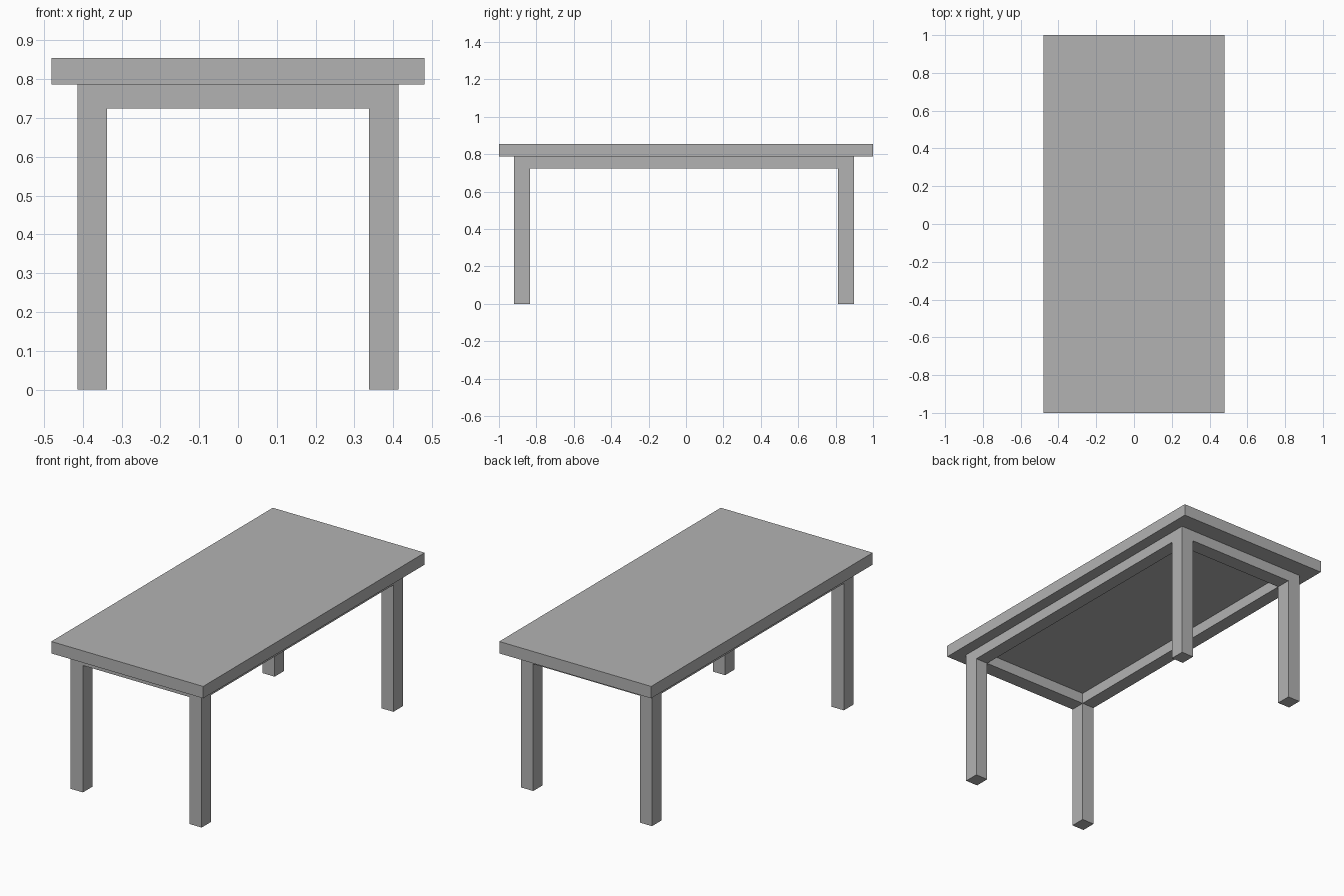
import bpy

cube = bpy.data.objects.get("Cube")
if cube:
    bpy.data.objects.remove(cube, do_unlink=True)

grey = bpy.data.materials.new("plain grey")
grey.use_nodes = True
colour = (0.45, 0.45, 0.45, 1)
grey.diffuse_color = colour
grey.node_tree.nodes["Principled BSDF"].inputs["Base Color"].default_value = colour


def box(name, xs, ys, zs):
    """Box spanning the given (min, max) range on each axis."""
    spans = (xs, ys, zs)
    bpy.ops.mesh.primitive_cube_add(size=1, location=[(a + b) / 2 for a, b in spans])
    obj = bpy.context.object
    obj.name = name
    obj.scale = [b - a for a, b in spans]
    bpy.ops.object.transform_apply(location=False, rotation=False, scale=True)
    obj.data.materials.append(grey)
    return obj


TOP, UNDER, RAIL = 0.855, 0.787, 0.725
columns = {"right": (-0.414, -0.337), "left": (0.337, 0.414)}
rows = {"front": (-0.919, -0.834), "back": (0.812, 0.898)}

# Tabletop
box("tabletop", (-0.48, 0.48), (-1, 1), (UNDER, TOP))

# Legs at the four corners
for row, ys in rows.items():
    for side, xs in columns.items():
        box(f"{row}_{side}_leg", xs, ys, (0, UNDER))

# Apron rails, as thick as the legs and running between them
for row, ys in rows.items():
    box(f"{row}_rail", (columns["right"][1], columns["left"][0]), ys, (RAIL, UNDER))
for side, xs in columns.items():
    box(f"{side}_rail", xs, (rows["front"][1], rows["back"][0]), (RAIL, UNDER))
